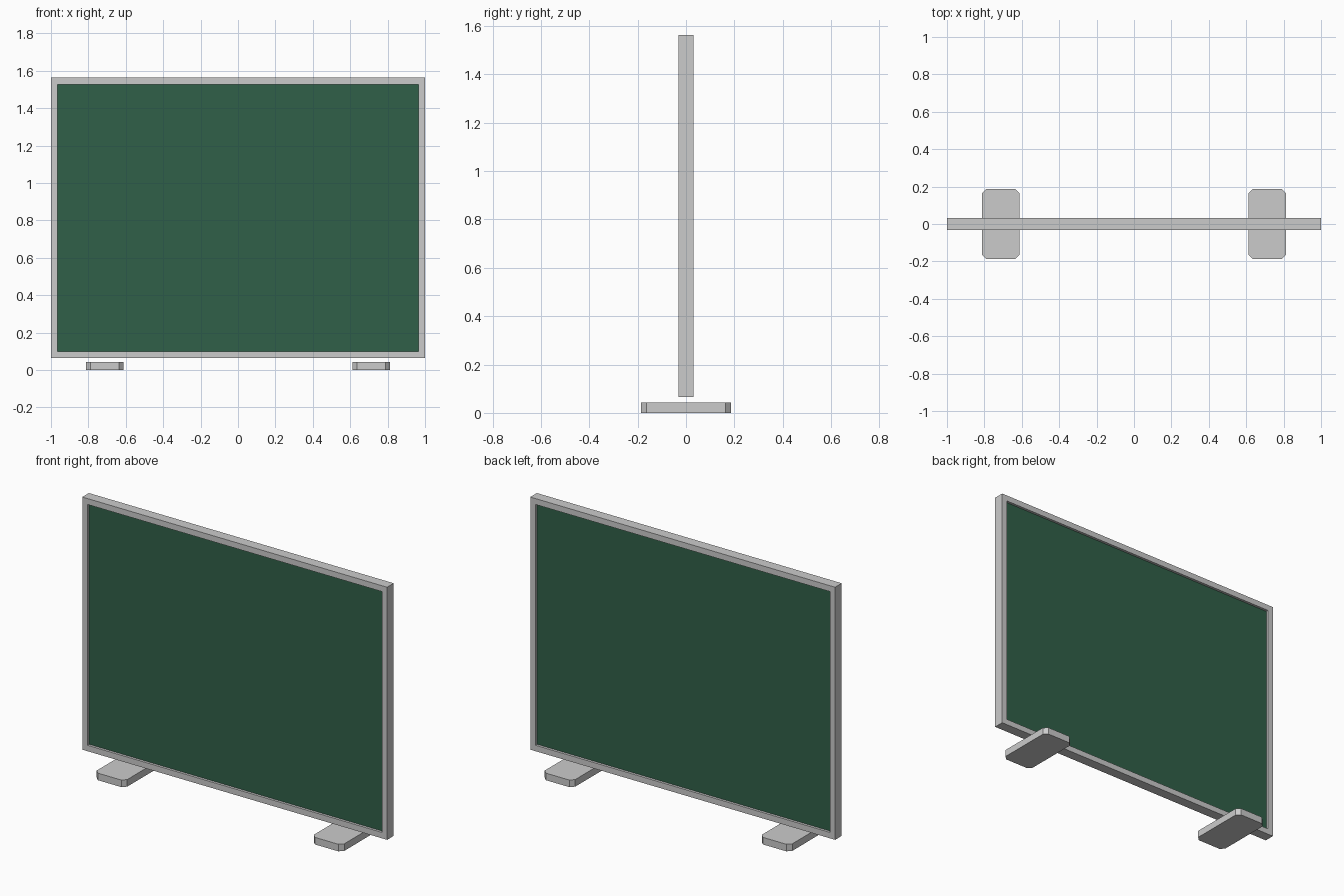
import bpy, bmesh

if "Cube" in bpy.data.objects:
    bpy.data.objects.remove(bpy.data.objects["Cube"])

def colour(name, rgb):
    m = bpy.data.materials.new(name)
    m.diffuse_color = (*rgb, 1)
    m.use_nodes = True
    m.node_tree.nodes["Principled BSDF"].inputs["Base Color"].default_value = m.diffuse_color
    return m

def finish(name, bm):
    bmesh.ops.recalc_face_normals(bm, faces=bm.faces)
    me = bpy.data.meshes.new(name)
    bm.to_mesh(me)
    bm.free()
    ob = bpy.data.objects.new(name, me)
    bpy.context.collection.objects.link(ob)
    return ob

def box(name, x, y, z, corner=0):
    """Box from (min, max) ranges, optionally with chamfered upright edges."""
    bm = bmesh.new()
    bmesh.ops.create_cube(bm, size=1)
    for v in bm.verts:
        v.co = [r[0] if c < 0 else r[1] for c, r in zip(v.co, (x, y, z))]
    if corner:
        upright = [e for e in bm.edges
                   if abs(e.verts[0].co.z - e.verts[1].co.z) > 1e-4]
        bmesh.ops.bevel(bm, geom=upright, offset=corner, segments=1,
                        affect='EDGES')
    return finish(name, bm)

# Mitred rectangular frame, open in the middle
X, Z0, Z1, RIM, D = 1.0, 0.065, 1.563, 0.035, 0.031
bm = bmesh.new()
rings = []
for inset, y in ((0, -D), (0, D), (RIM, D), (RIM, -D)):
    rings.append([bm.verts.new((sx * (X - inset), y, z)) for sx, z in
                  ((-1, Z0 + inset), (1, Z0 + inset), (1, Z1 - inset), (-1, Z1 - inset))])
for i in range(4):
    a, b = rings[i], rings[(i + 1) % 4]
    for j in range(4):
        k = (j + 1) % 4
        bm.faces.new((a[j], a[k], b[k], b[j]))
finish("frame", bm)

# Green writing surface, recessed on both sides
panel = box("board_panel", (-X + RIM, X - RIM), (-0.016, 0.016),
            (Z0 + RIM, Z1 - RIM))
panel.data.materials.append(colour("board_green", (0.03, 0.115, 0.065)))

# Two flat feet with clipped corners
for side, x in (("left", -0.712), ("right", 0.712)):
    box(side + "_foot", (x - 0.1, x + 0.1), (-0.187, 0.187), (0, 0.042), 0.023)
